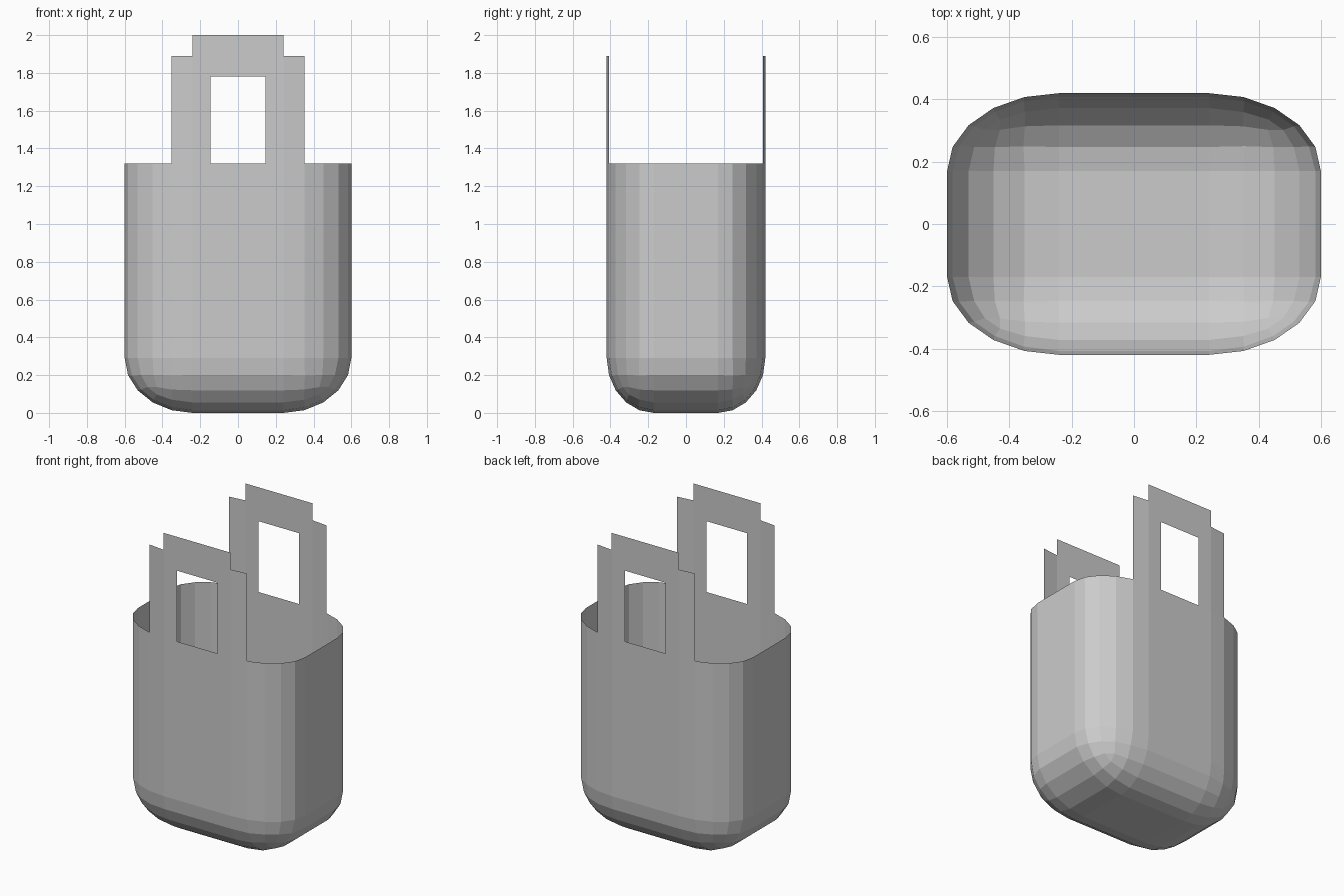
import bpy
import bmesh

cube = bpy.data.objects.get("Cube")
if cube:
    bpy.data.objects.remove(cube, do_unlink=True)

HALF_X, HALF_Y, RIM = 0.60, 0.42, 1.32
RX, RY, RZ = 0.36, 0.25, 0.29      # rounding radii along each axis

grey = bpy.data.materials.new("light_grey")
grey.use_nodes = True
colour = (0.6, 0.6, 0.6, 1)
grey.diffuse_color = colour
grey.node_tree.nodes["Principled BSDF"].inputs["Base Color"].default_value = colour


def finish(bm, name):
    mesh = bpy.data.meshes.new(name)
    bm.to_mesh(mesh)
    bm.free()
    mesh.materials.append(grey)
    obj = bpy.data.objects.new(name, mesh)
    bpy.context.collection.objects.link(obj)
    return obj


# Bag body: box with unit rounding, stretched to size, open at the rim
bm = bmesh.new()
bmesh.ops.create_cube(bm, size=2)
for v in bm.verts:
    v.co.x *= HALF_X / RX
    v.co.y *= HALF_Y / RY
    v.co.z = (v.co.z + 1) / 2 * RIM / RZ
top = RIM / RZ - 0.01
edges = [e for e in bm.edges if any(v.co.z < top for v in e.verts)]
bmesh.ops.bevel(bm, geom=edges, offset=1, offset_type='OFFSET', segments=5,
                profile=0.5, affect='EDGES', clamp_overlap=False)
lids = [f for f in bm.faces if all(v.co.z > top for v in f.verts)]
bmesh.ops.delete(bm, geom=lids, context='FACES')
for v in bm.verts:
    v.co.x *= RX
    v.co.y *= RY
    v.co.z *= RZ
bmesh.ops.recalc_face_normals(bm, faces=bm.faces)
finish(bm, "bag_body")

# Handles: flat frame around a hand hole, with lower strips bending at the sides
FLAT, BEND, HOLE = HALF_X - RX, 0.351, 0.145
HOLE_TOP, STRIP_TOP, TOP = 1.78, 1.89, 2.0
BEND_Y = HALF_Y - RY * 0.049


def quad(bm, a, b, z0, z1):
    corners = [(*a, z0), (*b, z0), (*b, z1), (*a, z1)]
    bm.faces.new([bm.verts.new(c) for c in corners])


for name, side in (("front_handle", -1), ("back_handle", 1)):
    bm = bmesh.new()
    y, bend_y = side * HALF_Y, side * BEND_Y
    for s in (-1, 1):
        post = [(s * HOLE, y), (s * FLAT, y)]
        strip = [(s * FLAT, y), (s * BEND, bend_y)]
        if s * side > 0:           # keep faces pointing outward
            post.reverse()
            strip.reverse()
        quad(bm, *post, RIM, HOLE_TOP)
        quad(bm, *strip, RIM, STRIP_TOP)
    quad(bm, (side * FLAT, y), (-side * FLAT, y), HOLE_TOP, TOP)
    bmesh.ops.remove_doubles(bm, verts=bm.verts, dist=0.0001)
    finish(bm, name)
